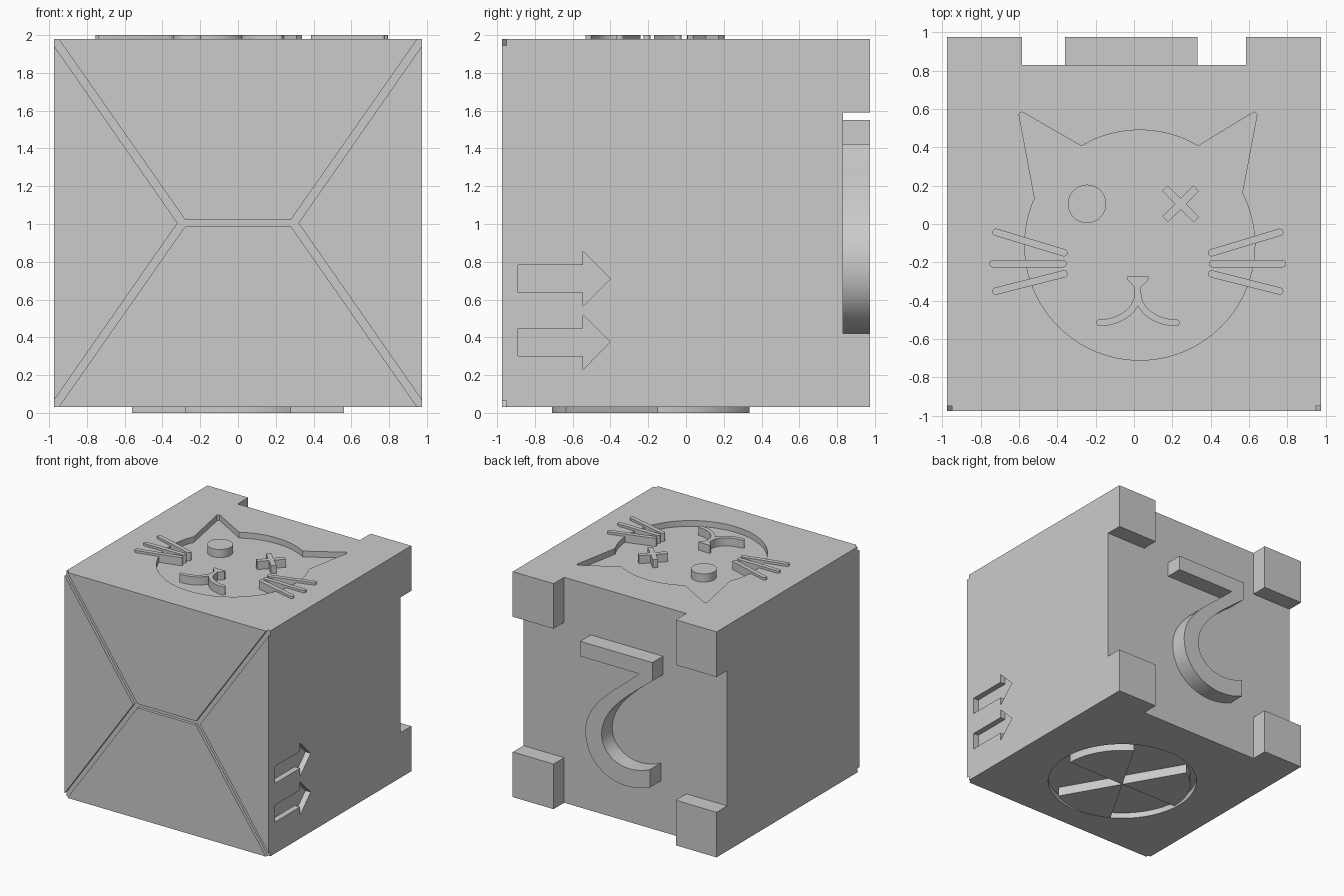
import bpy
import bmesh
from math import cos, sin, pi, radians, atan2
from mathutils import Vector
from mathutils.geometry import interpolate_bezier, tessellate_polygon

if "Cube" in bpy.data.objects:
    bpy.data.objects.remove(bpy.data.objects["Cube"], do_unlink=True)

grey = bpy.data.materials.new("plain grey")
grey.use_nodes = True
grey.diffuse_color = (0.6, 0.6, 0.6, 1)
grey.node_tree.nodes["Principled BSDF"].inputs["Base Color"].default_value = (0.6, 0.6, 0.6, 1)

HALF, BASE, TOP = 0.975, 0.03, 1.98
FRONT, BACK = -0.95, 0.83          # groove floor and back wall
RECESS = 0.05
MID = (BASE + TOP) / 2
parts = []


def prism(name, outline, plane, lo, hi, holes=()):
    """Solid plate from a 2D outline (with holes) in plane 'xy', 'xz' or 'yz'."""
    place = {"xy": lambda u, v, w: (u, v, w),
             "xz": lambda u, v, w: (u, w, v),
             "yz": lambda u, v, w: (w, u, v)}[plane]
    loops = [outline, *holes]
    bm = bmesh.new()
    layers = [[[bm.verts.new(place(u, v, w)) for u, v in loop] for loop in loops] for w in (lo, hi)]
    # End caps
    triangles = tessellate_polygon([[Vector((u, v, 0)) for u, v in loop] for loop in loops])
    for layer in layers:
        flat = [v for loop in layer for v in loop]
        for tri in triangles:
            bm.faces.new([flat[i] for i in tri])
    # Walls
    for low, high in zip(*layers):
        for i in range(len(low)):
            bm.faces.new((low[i - 1], low[i], high[i], high[i - 1]))
    bmesh.ops.recalc_face_normals(bm, faces=bm.faces)
    mesh = bpy.data.meshes.new(name)
    bm.to_mesh(mesh)
    bm.free()
    mesh.materials.append(grey)
    obj = bpy.data.objects.new(name, mesh)
    bpy.context.collection.objects.link(obj)
    parts.append(obj)


def arc(cx, cy, rx, start, end, steps=24, ry=None):
    angles = [start + (end - start) * i / steps for i in range(steps + 1)]
    return [(cx + rx * cos(a), cy + (ry or rx) * sin(a)) for a in angles]


def circle(cx, cy, r):
    return arc(cx, cy, r, 0, 2 * pi, 64)[:-1]


def rect(x0, x1, y0, y1):
    return [(x0, y0), (x1, y0), (x1, y1), (x0, y1)]


def stroke(path, half):
    """Outline of a round-ended line of constant width."""
    pts = [Vector(p) for p in path]
    left, right = [], []
    for i, p in enumerate(pts):
        d = (pts[min(i + 1, len(pts) - 1)] - pts[max(i - 1, 0)]).normalized()
        n = Vector((-d.y, d.x)) * half
        left.append(tuple(p + n))
        right.append(tuple(p - n))
    d0, d1 = pts[1] - pts[0], pts[-1] - pts[-2]
    a0, a1 = atan2(d0.y, d0.x), atan2(d1.y, d1.x)
    cap1 = arc(*pts[-1], half, a1 + pi / 2, a1 - pi / 2, 10)[1:-1]
    cap0 = arc(*pts[0], half, a0 - pi / 2, a0 - 3 * pi / 2, 10)[1:-1]
    return left + cap1 + right[::-1] + cap0


def bezier(*points):
    return [(p.x, p.y) for p in interpolate_bezier(*[Vector((*q, 0)) for q in points], 20)]


# Cube core, behind the recessed plates
prism("body_core", rect(-HALF, HALF - RECESS, FRONT, BACK), "xy", BASE + RECESS, TOP - RECESS)

# Side plate with two sunken arrows
arrows = [[(-0.89, z - 0.073), (-0.545, z - 0.073), (-0.545, z - 0.145), (-0.4, z),
           (-0.545, z + 0.145), (-0.545, z + 0.073), (-0.89, z + 0.073)] for z in (0.375, 0.71)]
prism("side_plate", rect(FRONT, BACK, BASE + RECESS, TOP - RECESS), "yz", HALF - RECESS, HALF, arrows)

# Top plate with a sunken cat head: round face with two pointed ears
cx, cy, r = 0.03, -0.11, 0.6
head = arc(cx, cy, r, radians(59.5), radians(120.5))
head += [(-0.585, 0.585), (-0.6, 0.572)]
head += arc(cx, cy, r, radians(156), radians(387), 80)
head += [(0.642, 0.572), (0.627, 0.585)]
prism("top_plate", rect(-HALF, HALF, FRONT, BACK), "xy", TOP - RECESS, TOP, [head])

# Bottom plate with a round sunken dish
prism("bottom_plate", rect(-HALF, HALF, FRONT, BACK), "xy", BASE, BASE + RECESS,
      [circle(0, -0.15, 0.61)])

# Four corner blocks at the back
for x0, x1 in ((-HALF, -0.585), (0.585, HALF)):
    for z0, z1 in ((BASE, BASE + 0.39), (TOP - 0.39, TOP)):
        prism("back_corner_block", rect(x0, x1, z0, z1), "xz", BACK, HALF)

# Four front panels, separated by thin hipped grooves
for s, label in ((-1, "lower"), (1, "upper")):
    edge, ridge = MID + s * HALF, MID + s * 0.0175
    prism(label + "_front_panel", [(-0.95, edge), (0.95, edge), (0.28, ridge), (-0.28, ridge)],
          "xz", -HALF, FRONT)
for s, label in ((-1, "right"), (1, "left")):
    prism(label + "_front_panel", [(s * HALF, MID - 0.94), (s * HALF, MID + 0.94), (s * 0.32, MID)],
          "xz", -HALF, FRONT)


def raised(name, outline):
    prism(name, outline, "xy", TOP - RECESS - 0.005, 2.0)


# Cat face: round eye, crossed eye
raised("round_eye", circle(-0.245, 0.105, 0.1))
ex, ey, a, w = 0.243, 0.105, 0.115, 0.021
plus = [(a, -w), (a, w), (w, w), (w, a), (-w, a), (-w, w),
        (-a, w), (-a, -w), (-w, -w), (-w, -a), (w, -a), (w, -w)]
k = cos(pi / 4)
raised("crossed_eye", [(ex + k * (u - v), ey + k * (u + v)) for u, v in plus])

# Nose, mouth and whiskers
mx = 0.02
raised("nose", [(mx - 0.055, -0.275), (mx - 0.055, -0.29), (mx - 0.017, -0.33), (mx - 0.017, -0.37),
                (mx + 0.017, -0.37), (mx + 0.017, -0.33), (mx + 0.055, -0.29), (mx + 0.055, -0.275)])
for side, label in ((-1, "right"), (1, "left")):
    curve = arc(mx + side * 0.2, -0.36, -side * 0.2, 0, pi / 2, 20, ry=-0.155)
    raised("mouth_" + label, stroke(curve, 0.0175))
    for outer, z0, inner, z1 in ((0.74, -0.043, 0.385, -0.15),
                                 (0.755, -0.207, 0.39, -0.207),
                                 (0.74, -0.35, 0.385, -0.26)):
        raised("whisker_" + label, stroke([(mx + side * outer, z0), (mx + side * inner, z1)], 0.019))

# Three raised wedges in the dish underneath
for start in (0, 120, 240):
    wedge = [(0, -0.15)] + arc(0, -0.15, 0.56, radians(start), radians(start + 60))
    prism("bottom_wedge", wedge, "xy", 0, BASE + RECESS + 0.005)

# Hooked relief on the back
hook = [(0.33, 1.42), (0.33, 1.55), (-0.36, 1.55)]
hook += bezier((-0.36, 1.39), (-0.12, 1.2), (0.125, 1.02), (0.125, 0.8))
hook += bezier((0.125, 0.8), (0.125, 0.63), (-0.08, 0.5), (-0.34, 0.62))[1:]
hook += bezier((-0.34, 0.465), (-0.02, 0.33), (0.28, 0.49), (0.28, 0.79))
hook += bezier((0.28, 0.79), (0.28, 1.05), (-0.02, 1.22), (-0.23, 1.42))[1:]
prism("back_hook_relief", hook, "xz", BACK - 0.01, HALF)

# Smooth curved walls, keep edges crisp
bpy.ops.object.select_all(action="DESELECT")
for obj in parts:
    obj.select_set(True)
bpy.context.view_layer.objects.active = parts[0]
bpy.ops.object.shade_smooth_by_angle(angle=radians(30))
